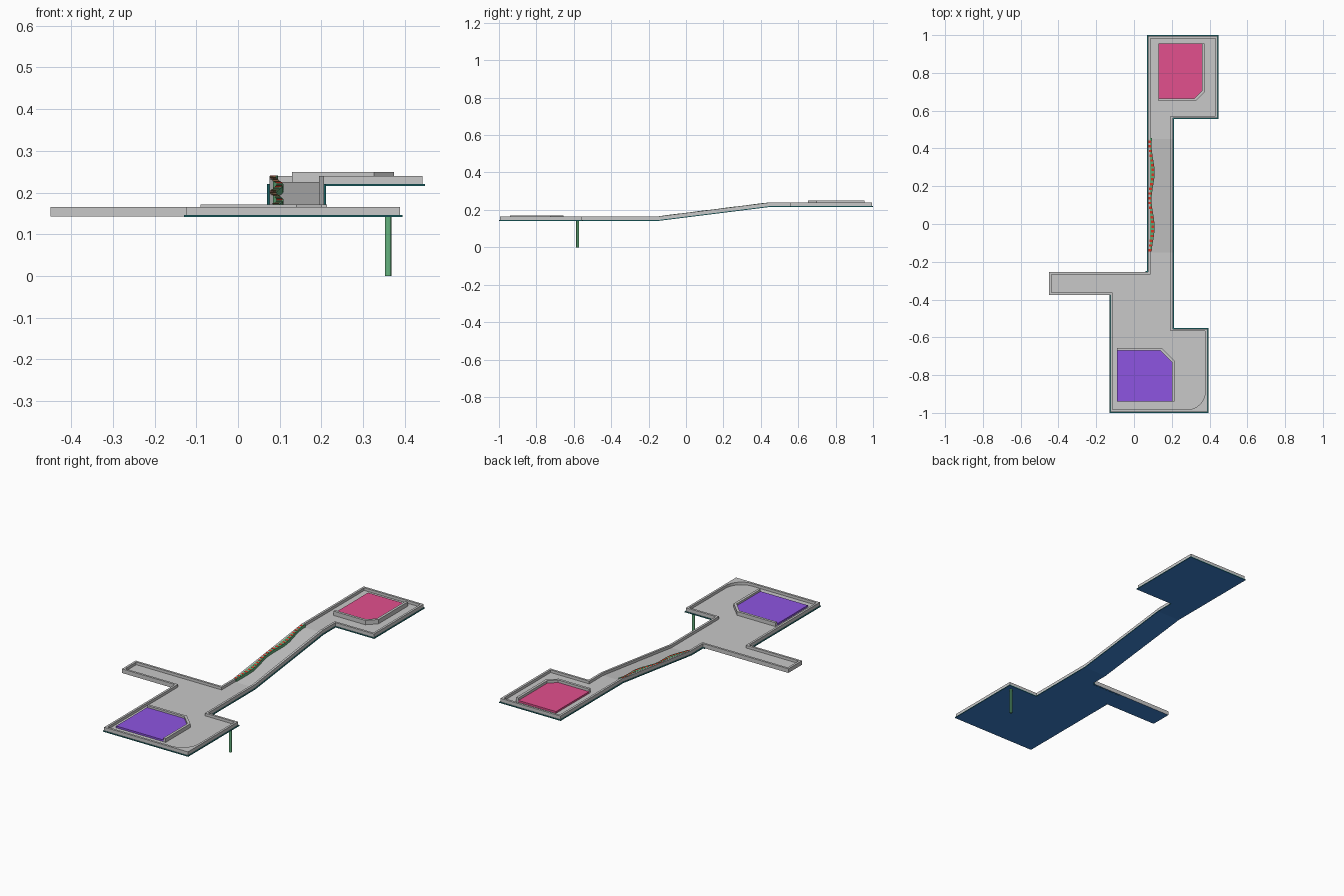
import bpy, bmesh, math
from mathutils import Vector

if "Cube" in bpy.data.objects:
    bpy.data.objects.remove(bpy.data.objects["Cube"])


def material(name, rgb):
    m = bpy.data.materials.new(name)
    m.diffuse_color = (*rgb, 1)
    m.use_nodes = True
    m.node_tree.nodes["Principled BSDF"].inputs["Base Color"].default_value = m.diffuse_color
    return m


GRAY = material("stone_gray", (0.58, 0.58, 0.58))
NAVY = material("blue_underside", (0.045, 0.22, 0.62))
TEAL = material("teal_trim", (0.015, 0.18, 0.19))
PINK = material("pink_pad", (0.76, 0.08, 0.27))
PURPLE = material("purple_pad", (0.27, 0.09, 0.75))
GREEN = material("green", (0.13, 0.45, 0.21))
RED = material("red", (0.85, 0.04, 0.02))

RAMP_START, RAMP_END, RISE = -0.15, 0.45, 0.075


def rise(y):
    """Height of the course above its low end."""
    t = (y - RAMP_START) / (RAMP_END - RAMP_START)
    return RISE * min(1, max(0, t))


def inset(pts, d):
    """Mitred inward offset of a counter-clockwise right-angled outline."""
    out = []
    n = len(pts)
    for i in range(n):
        p, a, b = Vector(pts[i]), Vector(pts[i - 1]), Vector(pts[(i + 1) % n])
        e, f = (p - a).normalized(), (b - p).normalized()
        n1, n2 = Vector((-e.y, e.x)), Vector((-f.y, f.x))
        m = (n1 + n2) / (1 + n1.dot(n2))
        out.append(tuple(p + m * d))
    return out


def prisms(name, polys, z0, z1, mats, rule=None):
    """Extrude flat polygons, then bend them to follow the ramp."""
    bm = bmesh.new()
    for poly in polys:
        face = bm.faces.new([bm.verts.new((x, y, z0)) for x, y in poly])
        res = bmesh.ops.extrude_face_region(bm, geom=[face], use_keep_orig=True)
        for v in res["geom"]:
            if isinstance(v, bmesh.types.BMVert):
                v.co.z = z1
    for y in (RAMP_START, RAMP_END):
        bmesh.ops.bisect_plane(bm, geom=bm.verts[:] + bm.edges[:] + bm.faces[:],
                               plane_co=(0, y, 0), plane_no=(0, 1, 0))
    bmesh.ops.recalc_face_normals(bm, faces=bm.faces[:])
    for v in bm.verts:
        v.co.z += rise(v.co.y)
    bm.normal_update()
    if rule:
        for f in bm.faces:
            f.material_index = rule(f)
    me = bpy.data.meshes.new(name)
    bm.to_mesh(me)
    bm.free()
    for m in mats:
        me.materials.append(m)
    ob = bpy.data.objects.new(name, me)
    bpy.context.collection.objects.link(ob)
    return ob


def underside(f):
    return 1 if f.normal.z < -0.5 else 0


def topside(f):
    return 1 if f.normal.z > 0.5 else 0


def band(outer, inner, closed=True):
    """Quads between two matching lines of points."""
    n = len(outer)
    return [[outer[i], outer[(i + 1) % n], inner[(i + 1) % n], inner[i]]
            for i in range(n if closed else n - 1)]


# outline of the course: low platform, lane, high platform and side arm
E = 0.005
main = [(-0.13, -1), (0.394, -1), (0.394, -0.55), (0.211, -0.55), (0.211, 0.555),
        (0.448, 0.555), (0.448, 1), (0.07, 1), (0.07, -0.25)]
skirt = main + [(0.06, -0.25), (0.06, -0.262), (-0.12, -0.262),
                (-0.12, -0.373), (-0.13, -0.373)]
course = inset(main + [(-0.45 - E, -0.25), (-0.45 - E, -0.375 - E),
                       (-0.13, -0.375 - E)], E)

# teal trim with blue underside
prisms("base_trim", [skirt], 0.141, 0.1455, [TEAL, NAVY], underside)
# playing floor and perimeter walls
prisms("floor", [course], 0.142, 0.150, [GRAY, NAVY], underside)
prisms("perimeter_wall", band(course, inset(course, 0.012)), 0.150, 0.165, [GRAY])

# rounded deflector in the front right corner
cx, cy, r = 0.378, -0.984, 0.10
arc = [(cx - r + r * math.sin(a), cy + r - r * math.cos(a))
       for a in [i * math.pi / 16 for i in range(9)]]
prisms("corner_deflector", [[(cx, cy)] + arc[::-1]], 0.150, 0.165, [GRAY])

# coloured pads, each with a raised kerb on its open sides
purple = [(-0.09, -0.94), (0.20, -0.94), (0.20, -0.73), (0.14, -0.67), (-0.09, -0.67)]
pink = [(0.13, 0.955), (0.13, 0.665), (0.32, 0.665), (0.36, 0.705), (0.36, 0.955)]
prisms("purple_pad", [purple], 0.150, 0.160, [PURPLE])
prisms("pink_pad", [pink], 0.150, 0.160, [PINK])

W = 0.014
purple_out = [(0.20 + W, -0.94), (0.20 + W, -0.724), (0.146, -0.67 + W), (-0.09, -0.67 + W)]
pink_out = [(0.13, 0.665 - W), (0.326, 0.665 - W), (0.36 + W, 0.699), (0.36 + W, 0.955)]
prisms("purple_pad_kerb", band(purple_out, purple[1:], False), 0.150, 0.171, [GRAY])
prisms("pink_pad_kerb", band(pink_out, pink[1:], False), 0.150, 0.174, [GRAY])

# wavy striped bank along the left side of the ramp
N = 48


def wave(y):
    return 0.101 + 0.008 * math.sin((y + 0.09) * 2 * math.pi / 0.29)


steps = [-0.145 + 0.6 * i / N for i in range(N + 1)]
prisms("wavy_bank", band([(0.084, y) for y in steps], [(wave(y), y) for y in steps], False),
       0.150, 0.1655, [GREEN])
# red dashes on top of the bank
dashes = []
for i in range(0, N, 2):
    a, b = steps[i], steps[i + 1]
    x = wave(a)
    dashes.append([(x - 0.017, a), (x - 0.002, a), (x - 0.002, b), (x - 0.017, b)])
prisms("red_dashes", dashes, 0.164, 0.1662, [GREEN, RED], topside)

# support post under the low platform
bpy.ops.mesh.primitive_cylinder_add(vertices=12, radius=0.008, depth=0.142,
                                    location=(0.36, -0.58, 0.071))
post = bpy.context.object
post.name = "support_post"
post.data.materials.append(GREEN)
bpy.ops.object.shade_smooth_by_angle()
